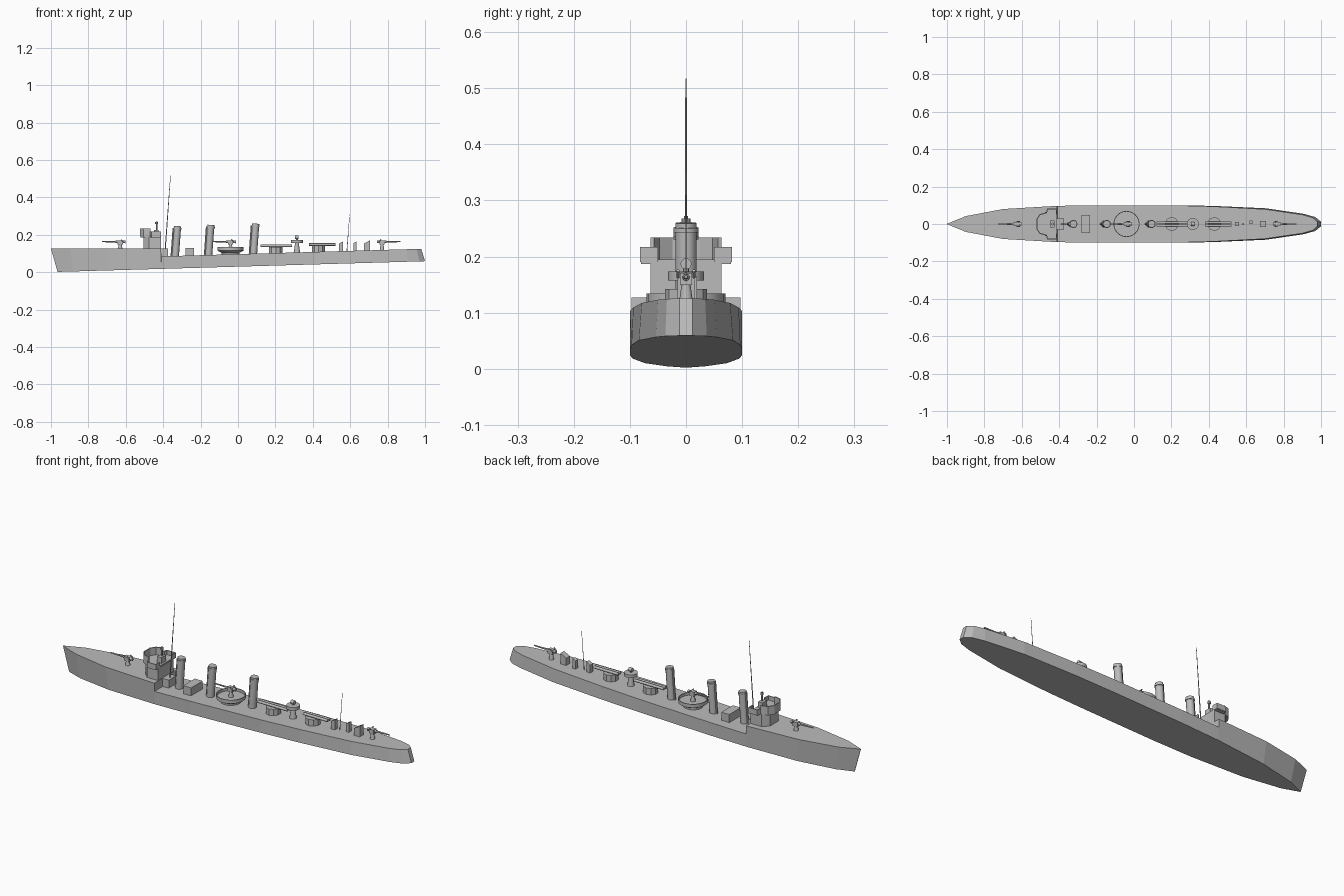
import bpy, bmesh, math
from mathutils import Vector, Matrix

cube = bpy.data.objects.get("Cube")
if cube:
    bpy.data.objects.remove(cube, do_unlink=True)

grey = bpy.data.materials.new("ship grey")
grey.use_nodes = True
grey.diffuse_color = (0.5, 0.5, 0.5, 1)
grey.node_tree.nodes["Principled BSDF"].inputs["Base Color"].default_value = (0.5, 0.5, 0.5, 1)


def finish(name, bm, smooth=False, recalc=True):
    if recalc:
        bmesh.ops.recalc_face_normals(bm, faces=bm.faces)
    mesh = bpy.data.meshes.new(name)
    bm.to_mesh(mesh)
    bm.free()
    mesh.materials.append(grey)
    ob = bpy.data.objects.new(name, mesh)
    bpy.context.collection.objects.link(ob)
    if smooth:
        bpy.ops.object.select_all(action="DESELECT")
        ob.select_set(True)
        bpy.context.view_layer.objects.active = ob
        bpy.ops.object.shade_smooth_by_angle(angle=math.radians(40))
    return ob


def deck(x):
    return 0.127 if x < -0.41 else 0.085 + 0.029 * (x + 0.41)


def box(name, x0, x1, half, z0, z1, y=0, slope=0):
    # slope lowers the forward edge of the top
    bm = bmesh.new()
    bmesh.ops.create_cube(bm, size=1)
    for v in bm.verts:
        front, top = v.co.x < 0, v.co.z > 0
        v.co = (x0 if front else x1, y + 2 * half * v.co.y,
                (z1 - slope * front) if top else z0)
    return finish(name, bm)


def rod(name, start, end, r0, r1=None, sides=12, smooth=True):
    a, b = Vector(start), Vector(end)
    bm = bmesh.new()
    rot = (b - a).to_track_quat("Z", "Y").to_matrix().to_4x4()
    bmesh.ops.create_cone(bm, cap_ends=True, segments=sides, radius1=r0,
                          radius2=r0 if r1 is None else r1, depth=(b - a).length,
                          matrix=Matrix.Translation((a + b) / 2) @ rot)
    return finish(name, bm, smooth)


def lathe(name, x, profile, sides=24):
    bm = bmesh.new()
    vs = [bm.verts.new((x + r, 0, z)) for r, z in profile]
    es = [bm.edges.new(p) for p in zip(vs, vs[1:])]
    bmesh.ops.spin(bm, geom=vs + es, cent=(x, 0, 0), axis=(0, 0, 1),
                   angle=math.tau, steps=sides, use_duplicate=False)
    bmesh.ops.remove_doubles(bm, verts=bm.verts, dist=1e-5)
    return finish(name, bm, True)


def prism(name, outline, z0, z1):
    pts = outline + [(x, -y) for x, y in reversed(outline)]
    bm = bmesh.new()
    face = bm.faces.new([bm.verts.new((x, y, z0)) for x, y in pts])
    out = bmesh.ops.extrude_face_region(bm, geom=[face])["geom"]
    bmesh.ops.translate(bm, vec=(0, 0, z1 - z0),
                        verts=[g for g in out if isinstance(g, bmesh.types.BMVert)])
    return finish(name, bm)


def wall(name, pts, z0, z1, thick=0.006):
    bm = bmesh.new()
    low = [bm.verts.new((x, y, z0)) for x, y in pts]
    top = [bm.verts.new((x, y, z1)) for x, y in pts]
    for i in range(len(pts) - 1):
        bm.faces.new((low[i], low[i + 1], top[i + 1], top[i]))
    ob = finish(name, bm, recalc=False)
    mod = ob.modifiers.new("thickness", "SOLIDIFY")
    mod.thickness = thick
    mod.offset = 0


# Hull: deck x, deck half breadth, keel x, keel half breadth
stations = [
    (-1, 0.001, -0.965, 0.001), (-0.9, 0.042, -0.88, 0.035), (-0.7, 0.08, -0.69, 0.073),
    (-0.411, 0.097, -0.41, 0.095), (-0.41, 0.097, -0.41, 0.095), (-0.2, 0.1, -0.2, 0.1),
    (0.2, 0.1, 0.2, 0.1), (0.42, 0.094, 0.42, 0.097), (0.7, 0.079, 0.705, 0.084),
    (0.9, 0.05, 0.91, 0.054), (0.955, 0.034, 0.97, 0.037), (0.98, 0.012, 1, 0.012)]
bm = bmesh.new()
rings = []
for xd, yd, xk, yk in stations:
    zk = 0.002 + 0.029 * (xk + 0.965)
    rings.append([bm.verts.new(p) for p in (
        (xd, yd, deck(xd)), (xd, -yd, deck(xd)), (xk, -yk, zk), (xk, yk, zk))])
for a, b in zip(rings, rings[1:]):
    for i in range(4):
        j = (i + 1) % 4
        bm.faces.new((a[i], a[j], b[j], b[i]))
bm.faces.new(rings[0])
bm.faces.new(rings[-1])
bmesh.ops.remove_doubles(bm, verts=bm.verts, dist=1e-5)
finish("hull", bm)

# Bridge with open upper platform
prism("bridge_house", [(-0.413, 0.063), (-0.475, 0.063), (-0.505, 0.035)], 0.12, 0.19)
rim = [(-0.415, 0.08), (-0.462, 0.08), (-0.468, 0.06), (-0.503, 0.05), (-0.52, 0.025)]
prism("bridge_floor", rim, 0.187, 0.195)
for side, s in (("left", 1), ("right", -1)):
    wall(side + "_bridge_wing", [(-0.415, 0.05 * s)] + [(x, y * s) for x, y in rim[:3]],
         0.19, 0.217)
front = rim[2:]
wall("bridge_front_screen", front + [(x, -y) for x, y in reversed(front)], 0.19, 0.234)
box("bridge_console", -0.45, -0.425, 0.018, 0.19, 0.225)
rod("bridge_sight_post", (-0.435, 0, 0.19), (-0.435, 0, 0.272), 0.004, sides=8)
rod("bridge_sight_head", (-0.435, 0, 0.257), (-0.435, 0, 0.268), 0.008, sides=8)

# Deckhouses
box("bridge_rear_locker", -0.411, -0.375, 0.03, 0.08, 0.127)
box("midship_deckhouse", -0.28, -0.235, 0.047, 0.08, 0.131)
box("aft_hatch_forward", 0.54, 0.562, 0.011, 0.105, 0.165, slope=0.012)
box("aft_hatch_middle", 0.618, 0.634, 0.01, 0.105, 0.165, y=0.01, slope=0.008)
box("aft_hatch_rear", 0.675, 0.707, 0.015, 0.11, 0.172, slope=0.018)

# Raked funnels with rims and steam pipes
for label, x, top in (("forward", -0.335, 0.247), ("middle", -0.157, 0.253), ("aft", 0.083, 0.26)):
    z, rake = deck(x) - 0.005, 0.012
    foot, head = Vector((x, 0, z)), Vector((x + rake, 0, top))
    along = head - foot
    rod(label + "_funnel", foot, head, 0.019)
    rod(label + "_funnel_rim", foot + along * 0.9, foot + along * 0.95, 0.022)
    pipe = Vector((-0.021, 0, 0))
    rod(label + "_steam_pipe", foot + pipe, foot + along * 0.93 + pipe, 0.005, sides=8)

# Masts
rod("main_mast", (-0.392, 0, 0.08), (-0.361, 0, 0.517), 0.003, 0.0012, 8)
rod("aft_mast", (0.582, 0, 0.11), (0.597, 0, 0.31), 0.0018, 0.001, 6)


# Deck guns; aim is -1 toward the bow, +1 toward the stern
def gun(label, x, z, aim, h):
    rod(label + "_pedestal", (x, 0, z - 0.003), (x, 0, h - 0.006), 0.013, 0.007, 10)
    box(label + "_cradle", x - 0.014, x + 0.014, 0.011, h - 0.014, h + 0.008)
    rod(label + "_breech", (x - 0.028 * aim, 0, h), (x + 0.025 * aim, 0, h), 0.008, 0.006, 10)
    rod(label + "_barrel", (x, 0, h), (x + 0.098 * aim, 0, h + 0.001), 0.005, 0.003, 8)
    for y in (-0.014, 0.014):
        rod(label + "_sight", (x - 0.018 * aim, y, h), (x - 0.005 * aim, y, h + 0.012), 0.003, sides=6)


gun("bow_gun", -0.63, 0.127, -1, 0.163)
gun("midship_gun", -0.04, 0.12, -1, 0.163)
gun("stern_gun", 0.77, 0.118, 1, 0.163)

# Round gun platform with raised rim
lathe("gun_platform", -0.04, [
    (0, 0.09), (0.048, 0.09), (0.048, 0.104), (0.07, 0.116), (0.07, 0.134),
    (0.066, 0.134), (0.066, 0.12), (0, 0.12)])

# Torpedo mounts with twin tubes
for label, x, x0, x1 in (("forward", 0.202, 0.12, 0.29), ("aft", 0.43, 0.38, 0.52)):
    z = deck(x)
    rod(label + "_torpedo_turntable", (x, 0, z - 0.003), (x, 0, z + 0.033), 0.037, sides=10, smooth=False)
    for y in (-0.008, 0.008):
        rod(label + "_torpedo_tube", (x0, y, z + 0.039), (x1, y, z + 0.039), 0.007, sides=10)

# Searchlight tower
rod("searchlight_pedestal", (0.315, 0, 0.1), (0.315, 0, 0.16), 0.018, 0.009, 12)
rod("searchlight_platform", (0.315, 0, 0.157), (0.315, 0, 0.173), 0.032, sides=16)
rod("searchlight_bracket", (0.315, 0, 0.17), (0.315, 0, 0.182), 0.005, sides=8)
rod("searchlight_lamp", (0.306, 0, 0.187), (0.324, 0, 0.187), 0.01, sides=12)
